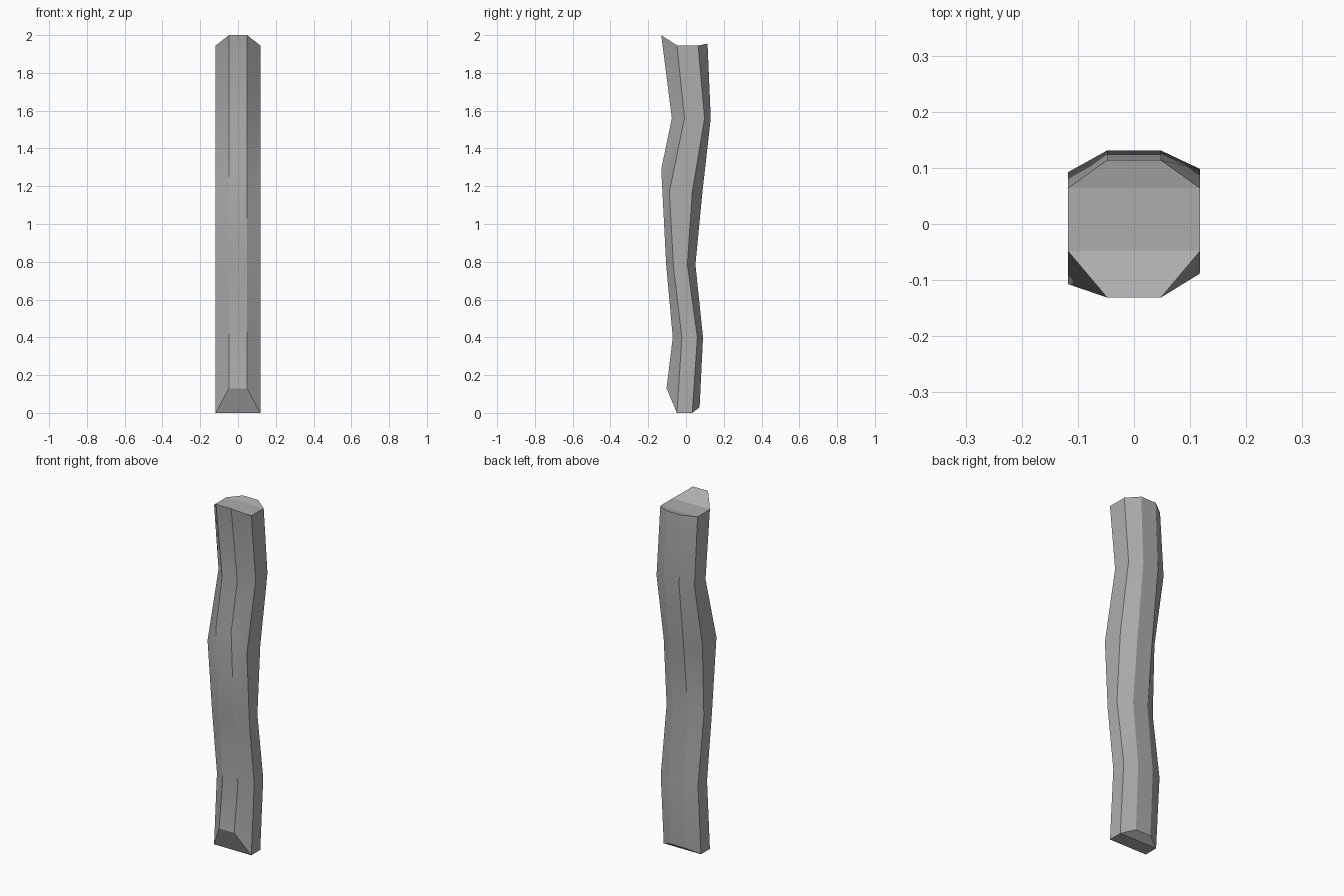
import bpy, bmesh

if "Cube" in bpy.data.objects:
    bpy.data.objects.remove(bpy.data.objects["Cube"])

# lengthwise edges of the warped post as (y, z), listed bottom to top
FRONT = [(-.103, .13), (-.07, .40), (-.105, .785), (-.131, 1.29), (-.075, 1.56), (-.131, 2.0)]
SIDE_F = [(-.048, 0), (-.022, .40), (-.066, .77), (-.088, 1.17), (-.008, 1.56), (-.048, 1.945)]
SIDE_B = [(.033, 0), (.06, .40), (.007, .785), (.033, 1.17), (.098, 1.56), (.064, 1.945)]
BACK = [(.072, .03), (.09, .40), (.05, .785), (.087, 1.17), (.131, 1.56), (.114, 1.955)]
# the left side wobbles slightly differently
LEFT_F = SIDE_F[:3] + [(-.107, 1.19)] + SIDE_F[4:]
LEFT_B = SIDE_B[:3] + [(.02, 1.19), (.092, 1.56)] + SIDE_B[5:]

# eight columns going round, with their x position
W, N = .118, .048
columns = [(-N, FRONT), (N, FRONT), (W, SIDE_F), (W, SIDE_B),
           (N, BACK), (-N, BACK), (-W, LEFT_B), (-W, LEFT_F)]

bm = bmesh.new()
cols = [[bm.verts.new((x, y, z)) for y, z in edge] for x, edge in columns]

# walls, smooth along the length
for i, a in enumerate(cols):
    b = cols[(i + 1) % 8]
    for k in range(5):
        bm.faces.new((a[k], b[k], b[k + 1], a[k + 1])).smooth = True

# lengthwise corners stay crisp
for c in cols:
    for k in range(5):
        bm.edges.get((c[k], c[k + 1])).smooth = False

# chipped ends: front slope, flat middle, back slope
for k in (0, 5):
    for q in ((0, 1, 2, 7), (7, 2, 3, 6), (6, 3, 4, 5)):
        face = bm.faces.new([cols[i][k] for i in q])
        for e in face.edges:
            e.smooth = False

bmesh.ops.recalc_face_normals(bm, faces=bm.faces)
mesh = bpy.data.meshes.new("wooden_post")
bm.to_mesh(mesh)
bm.free()

# dark grey surface
grey = bpy.data.materials.new("dark_grey")
grey.diffuse_color = (.42, .42, .42, 1)
grey.use_nodes = True
grey.node_tree.nodes["Principled BSDF"].inputs["Base Color"].default_value = grey.diffuse_color
mesh.materials.append(grey)

post = bpy.data.objects.new("wooden_post", mesh)
bpy.context.collection.objects.link(post)
